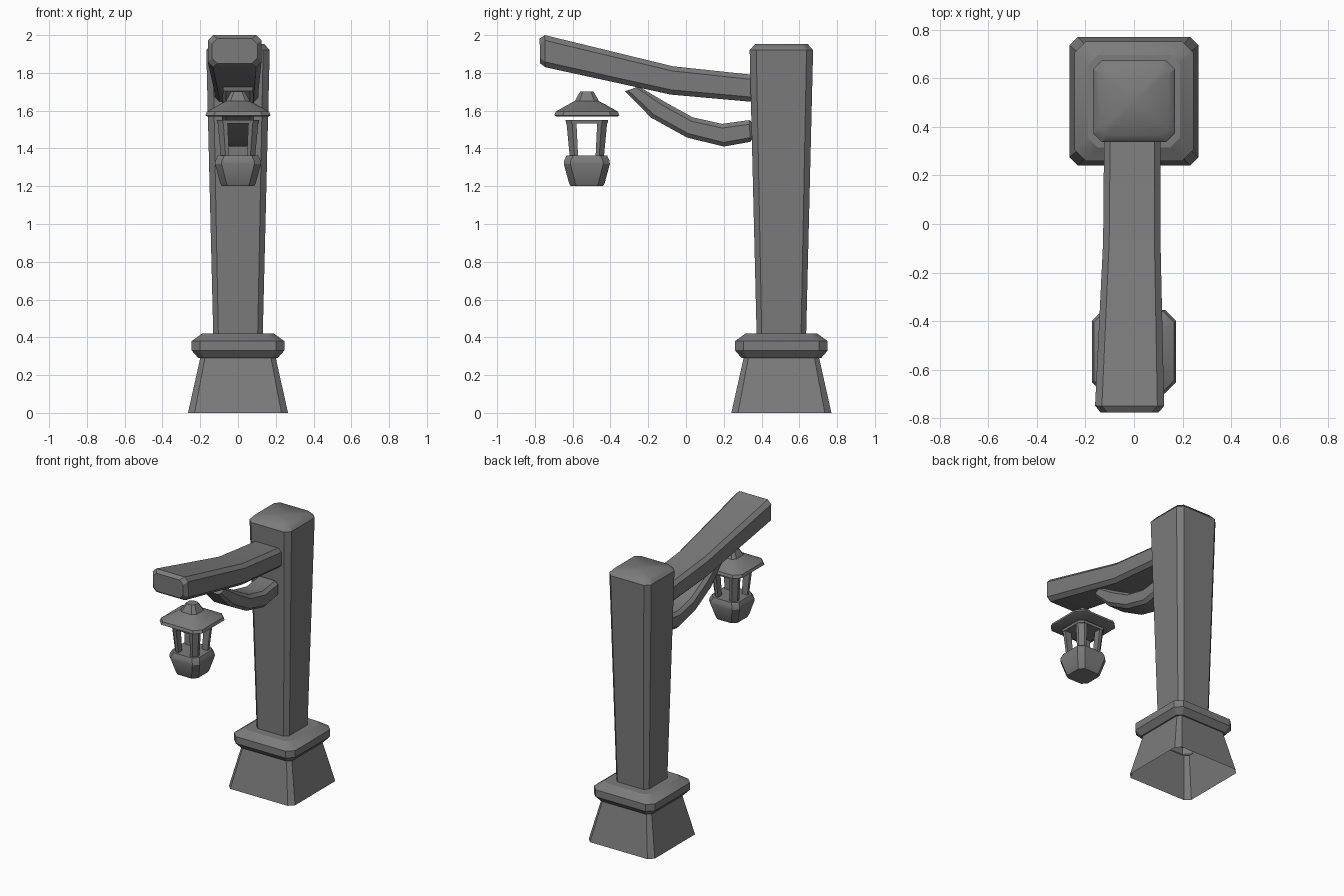
import bpy
import bmesh
import math
from mathutils import Vector

cube = bpy.data.objects.get("Cube")
if cube:
    bpy.data.objects.remove(cube)

GREY = (0.2, 0.2, 0.2, 1.0)
stone = bpy.data.materials.new("plain grey")
stone.use_nodes = True
stone.diffuse_color = GREY
stone.node_tree.nodes["Principled BSDF"].inputs["Base Color"].default_value = GREY

POST_Y = 0.505
LAMP_Y = -0.525


def chamfered(w, h, c):
    """Rectangle outline with cut corners, half sizes w and h."""
    return [(w, c - h), (w, h - c), (w - c, h), (c - w, h),
            (-w, h - c), (-w, c - h), (c - w, -h), (w - c, -h)]


def loft(name, rings, close_start=True, soft_above=99.0):
    """Skin a list of equal rings; edges above soft_above stay smooth."""
    bm = bmesh.new()
    loops = [[bm.verts.new(p) for p in ring] for ring in rings]
    n = len(loops[0])
    for a, b in zip(loops, loops[1:]):
        for i in range(n):
            j = (i + 1) % n
            bm.faces.new((a[i], a[j], b[j], b[i]))
    if close_start:
        bm.faces.new(loops[0][::-1])
    # fan the far end around a centre point
    mid = bm.verts.new(sum((v.co for v in loops[-1]), Vector()) / n)
    for i in range(n):
        bm.faces.new((loops[-1][i], loops[-1][(i + 1) % n], mid))
    bmesh.ops.recalc_face_normals(bm, faces=bm.faces)
    for f in bm.faces:
        f.smooth = True
    for e in bm.edges:
        soft = min(v.co.z for v in e.verts) > soft_above
        if len(e.link_faces) == 2 and not soft:
            e.smooth = e.calc_face_angle() < math.radians(28)
    mesh = bpy.data.meshes.new(name)
    bm.to_mesh(mesh)
    bm.free()
    mesh.materials.append(stone)
    obj = bpy.data.objects.new(name, mesh)
    bpy.context.collection.objects.link(obj)
    return obj


def tower(name, cy, profile, **kw):
    """Chamfered square column from (z, half width, chamfer) rows."""
    return loft(name, [[(x, y + cy, z) for x, y in chamfered(w, w, c)]
                       for z, w, c in profile], **kw)


def beam(name, stations, **kw):
    """Beam in the yz plane: (x, half width, chamfer, top point, bottom point)."""
    rings = []
    for cx, w, c, top, bottom in stations:
        t, b = Vector((cx, *top)), Vector((cx, *bottom))
        mid, up = (t + b) / 2, (t - b).normalized()
        rings.append([mid + Vector((u, 0, 0)) + up * v
                      for u, v in chamfered(w, (t - b).length / 2, c)])
    return loft(name, rings, **kw)


# Flared foot, hollow underneath, with its collar
tower("foot", POST_Y, [(0, 0.265, 0.035), (0.29, 0.2, 0.025),
                       (0.29, 0.21, 0.03), (0.33, 0.245, 0.045),
                       (0.38, 0.245, 0.045), (0.42, 0.19, 0.04)],
      close_start=False)

# Post widening upwards, with a softly domed cap
tower("post", POST_Y, [(0.41, 0.131, 0.027), (1.92, 0.168, 0.035),
                       (1.952, 0.14, 0.03)], soft_above=1.93)

# Crooked arm reaching forward
beam("arm", [
    (-0.007, 0.116, 0.025, (0.37, 1.788), (0.37, 1.645)),
    (-0.009, 0.118, 0.025, (-0.07, 1.835), (-0.08, 1.685)),
    (-0.018, 0.142, 0.028, (-0.748, 2.0), (-0.745, 1.83)),
    (-0.018, 0.12, 0.028, (-0.775, 1.982), (-0.772, 1.85)),
])

# Curved brace under the arm
beam("brace", [
    (0, 0.075, 0.02, (0.345, 1.545), (0.355, 1.455)),
    (0, 0.085, 0.022, (0.335, 1.55), (0.34, 1.435)),
    (0, 0.085, 0.022, (0.19, 1.53), (0.2, 1.41)),
    (0, 0.085, 0.022, (0.035, 1.565), (0.005, 1.458)),
    (0, 0.085, 0.022, (-0.11, 1.645), (-0.185, 1.563)),
    (0, 0.08, 0.016, (-0.25, 1.728), (-0.322, 1.703)),
])

# Lantern roof with finial
tower("lantern_roof", LAMP_Y, [(1.568, 0.16, 0.04), (1.575, 0.172, 0.045),
                               (1.595, 0.165, 0.045), (1.64, 0.085, 0.03),
                               (1.65, 0.064, 0.024), (1.685, 0.045, 0.018),
                               (1.702, 0.034, 0.014)])

# Lantern top plate and bowl
tower("lantern_top_plate", LAMP_Y, [(1.532, 0.11, 0.03), (1.55, 0.113, 0.03)])
tower("lantern_bowl", LAMP_Y, [(1.2, 0.085, 0.03), (1.215, 0.094, 0.033),
                               (1.318, 0.122, 0.035), (1.335, 0.12, 0.035),
                               (1.362, 0.108, 0.035)])


# Four leaning corner bars of the lantern cage
def corner(sx, sy, z, inner, outer, c):
    pts = [(inner, inner), (outer, inner), (outer, outer - c),
           (outer - c, outer), (inner, outer)]
    return [(sx * x, LAMP_Y + sy * y, z) for x, y in pts]


for sx, side in ((1, "left"), (-1, "right")):
    for sy, end in ((-1, "front"), (1, "back")):
        loft(f"lantern_bar_{end}_{side}",
             [corner(sx, sy, 1.35, 0.046, 0.09, 0.025),
              corner(sx, sy, 1.54, 0.055, 0.108, 0.03)])
